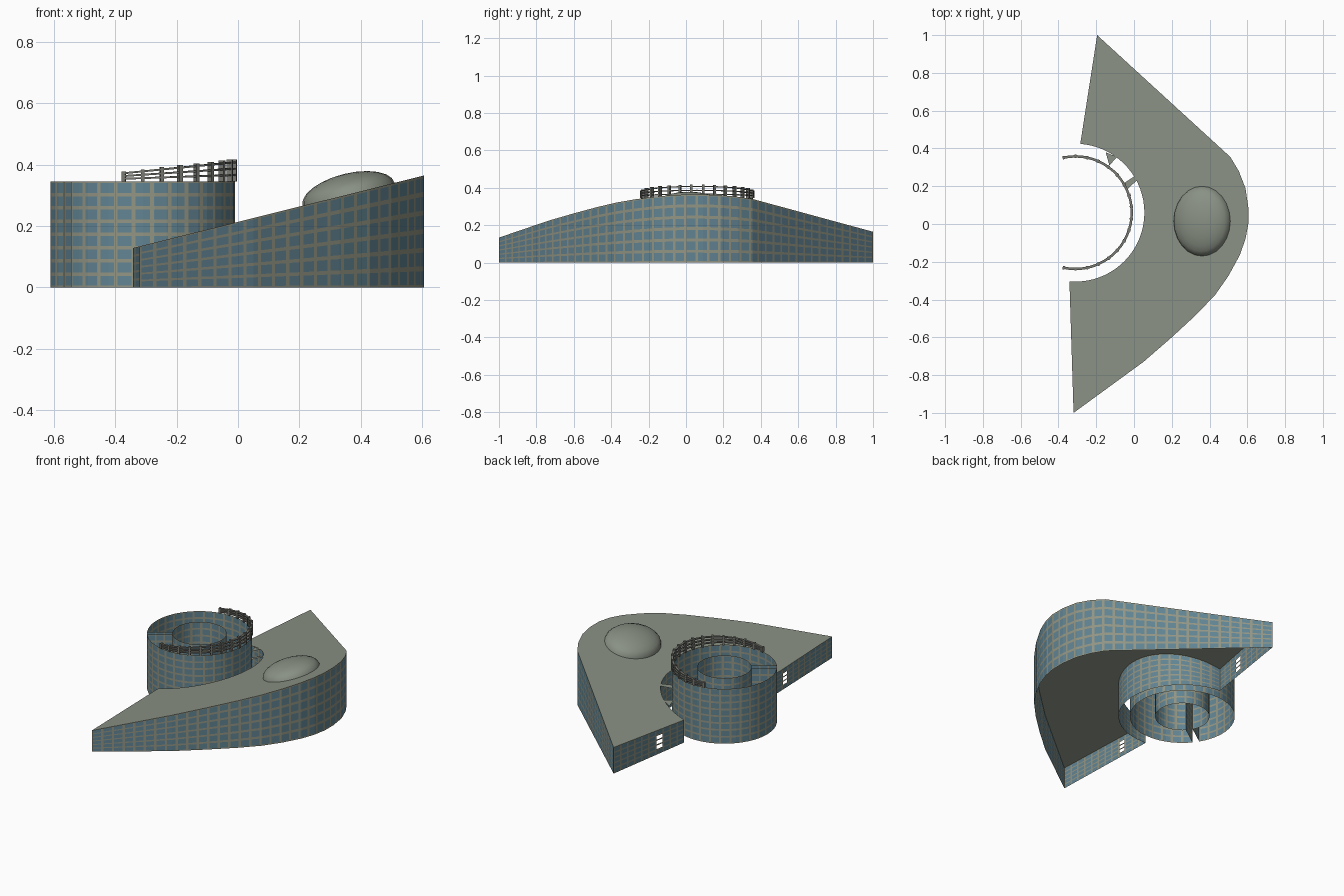
import bpy, bmesh, math
from mathutils import Vector

if "Cube" in bpy.data.objects:
    bpy.data.objects.remove(bpy.data.objects["Cube"], do_unlink=True)


def material(name, rgb):
    m = bpy.data.materials.new(name)
    m.use_nodes = True
    m.diffuse_color = (*rgb, 1)
    bsdf = m.node_tree.nodes["Principled BSDF"]
    bsdf.inputs["Base Color"].default_value = (*rgb, 1)
    bsdf.inputs["Roughness"].default_value = 0.8
    return m


glass = material("blue_glass", (0.12, 0.23, 0.29))
frame = material("tan_frame", (0.29, 0.30, 0.23))
roofing = material("grey_green_roof", (0.25, 0.28, 0.23))
metal = material("railing_metal", (0.19, 0.19, 0.17))

CENTRE = Vector((-0.31, 0.06))
TOWER_R, CORE_R, COURT_R, TOWER_H = 0.30, 0.155, 0.365, 0.345
SLOPE, BASE = 0.249, 0.2135
SLIT = math.radians(215)


def roof_z(p):
    return BASE + SLOPE * p[0]


def tower_z(p):
    return TOWER_H


def ring_point(radius, a):
    return CENTRE + radius * Vector((math.cos(a), math.sin(a)))


def arc(radius, start, end, steps):
    return [ring_point(radius, start + (end - start) * i / steps) for i in range(steps + 1)]


def add_object(name, bm, mats):
    me = bpy.data.meshes.new(name)
    bm.to_mesh(me)
    bm.free()
    for m in mats:
        me.materials.append(m)
    ob = bpy.data.objects.new(name, me)
    bpy.context.collection.objects.link(ob)
    return ob


def curtain_wall(name, path, top, rows, pitch=0.06, opening=None):
    """Sheet wall along a path, divided into glass panes and frame strips."""
    lengths = [0]
    for a, b in zip(path, path[1:]):
        lengths.append(lengths[-1] + (b - a).length)
    total = lengths[-1]
    count = max(1, round(total / pitch))
    step, bar = total / count, 0.11
    cuts = set(lengths)
    for i in range(count):
        cuts |= {(i + bar) * step, (i + 1 - bar) * step}
    cuts = sorted(cuts)
    cuts = [c for i, c in enumerate(cuts) if i == 0 or c - cuts[i - 1] > 1e-5]
    levels = [0]
    for r in range(rows):
        levels += [(r + 0.13) / rows, (r + 0.87) / rows]
    levels.append(1)

    def at(s):
        for i in range(len(path) - 1):
            if s <= lengths[i + 1] + 1e-6:
                return path[i].lerp(path[i + 1], (s - lengths[i]) / (lengths[i + 1] - lengths[i]))
        return path[-1]

    bm = bmesh.new()
    grid = []
    for s in cuts:
        p = at(s)
        grid.append([bm.verts.new((p.x, p.y, top(p) * f)) for f in levels])
    for i in range(len(cuts) - 1):
        mid = (cuts[i] + cuts[i + 1]) / 2 / step
        pane_column = bar < mid % 1 < 1 - bar
        for j in range(len(levels) - 1):
            pane = pane_column and j % 2 == 1
            # open panes in one column
            if pane and opening is not None and int(mid) == int(opening * count) and 0 < j // 2 < 4:
                continue
            f = bm.faces.new((grid[i][j], grid[i + 1][j], grid[i + 1][j + 1], grid[i][j + 1]))
            f.material_index = 0 if pane else 1
    return add_object(name, bm, (glass, frame))


def plate(name, points, top, mat):
    bm = bmesh.new()
    f = bm.faces.new([bm.verts.new((p[0], p[1], top(p))) for p in points])
    bm.normal_update()
    if f.normal.z < 0:
        f.normal_flip()
    bmesh.ops.triangulate(bm, faces=bm.faces[:], ngon_method='EAR_CLIP')
    return add_object(name, bm, (mat,))


# Wedge building: facade, two end walls, concave court wall, sloping roof
facade = [Vector(p) for p in (
    (-0.32, -1.0), (0.05, -0.73), (0.2, -0.6), (0.33, -0.48), (0.43, -0.375),
    (0.5, -0.275), (0.56, -0.165), (0.59, -0.08), (0.605, 0), (0.605, 0.09),
    (0.59, 0.19), (0.555, 0.28), (0.51, 0.355), (-0.195, 1.0))]
court = arc(COURT_R, math.radians(86), math.radians(-95), 36)
curtain_wall("facade", facade, roof_z, 6)
curtain_wall("back_end_wall", [facade[-1], court[0]], roof_z, 5, opening=0.6)
curtain_wall("court_wall", court, roof_z, 6)
curtain_wall("front_end_wall", [court[-1], facade[0]], roof_z, 5, opening=0.28)
plate("sloping_roof", facade + court, roof_z, roofing)

# Small roof tab and footbridge across the court gap
plate("roof_tab", [(-0.15, 0.38), (-0.09, 0.355), (-0.13, 0.31)], roof_z, roofing)
plate("footbridge", [(-0.055, 0.215), (-0.035, 0.185), (0.02, 0.235), (0.005, 0.255)], roof_z, roofing)

# Low dome lying on the roof slope
bm = bmesh.new()
bmesh.ops.create_uvsphere(bm, u_segments=24, v_segments=12, radius=1)
low = [v for v in bm.verts if v.co.z < -0.01]
bmesh.ops.delete(bm, geom=low, context='VERTS')
for v in bm.verts:
    x, y = 0.36 + 0.15 * v.co.x, 0.015 + 0.185 * v.co.y
    v.co = (x - 0.016 * v.co.z, y, BASE + SLOPE * x + 0.066 * v.co.z)
dome = add_object("roof_dome", bm, (roofing,))
bpy.context.view_layer.objects.active = dome
dome.select_set(True)
bpy.ops.object.shade_smooth_by_angle(angle=math.radians(40))

# Open ring tower with a slit passage to the inner court
half = 0.02


def slit_arc(radius):
    gap = math.asin(half / radius)
    return arc(radius, SLIT + gap, SLIT + 2 * math.pi - gap, 48)


outer, inner = slit_arc(TOWER_R), slit_arc(CORE_R)
curtain_wall("tower_outer_wall", outer, tower_z, 8)
curtain_wall("tower_inner_wall", inner[::-1], tower_z, 8)
curtain_wall("passage_wall_a", [inner[0], outer[0]], tower_z, 8, 0.05)
curtain_wall("passage_wall_b", [outer[-1], inner[-1]], tower_z, 8, 0.05)


# Railing on the tower rim, rising towards the wedge
def rail_height(p):
    return 0.03 + 0.11 * (p.x + 0.37)


def sweep(name, points, width, height):
    """Flat bar following points on the rim."""
    bm = bmesh.new()
    rings = []
    for p in points:
        out = Vector((p.x - CENTRE.x, p.y - CENTRE.y, 0)).normalized() * width / 2
        up = Vector((0, 0, height / 2))
        rings.append([bm.verts.new(p + o) for o in (out + up, out - up, -out - up, -out + up)])
    for a, b in zip(rings, rings[1:]):
        for k in range(4):
            bm.faces.new((a[k], b[k], b[(k + 1) % 4], a[(k + 1) % 4]))
    bm.faces.new(rings[0])
    bm.faces.new(rings[-1][::-1])
    bmesh.ops.recalc_face_normals(bm, faces=bm.faces[:])
    return add_object(name, bm, (metal,))


rim = arc(TOWER_R - 0.002, math.radians(-102), math.radians(102), 34)
for i, part in enumerate((0.3, 0.6, 0.9)):
    pts = [Vector((p.x, p.y, TOWER_H + part * rail_height(p))) for p in rim]
    sweep(f"rail_{i + 1}", pts, 0.013, 0.006)
for i, a in enumerate(range(-102, 103, 12)):
    pts = []
    p = ring_point(TOWER_R - 0.002, math.radians(a))
    bm = bmesh.new()
    bmesh.ops.create_cube(bm, size=1)
    h = rail_height(p) + 0.003
    bmesh.ops.scale(bm, vec=(0.018, 0.012, h), verts=bm.verts)
    post = add_object(f"rail_post_{i + 1}", bm, (metal,))
    post.location = (p.x, p.y, TOWER_H + h / 2)
    post.rotation_euler.z = math.radians(a)
